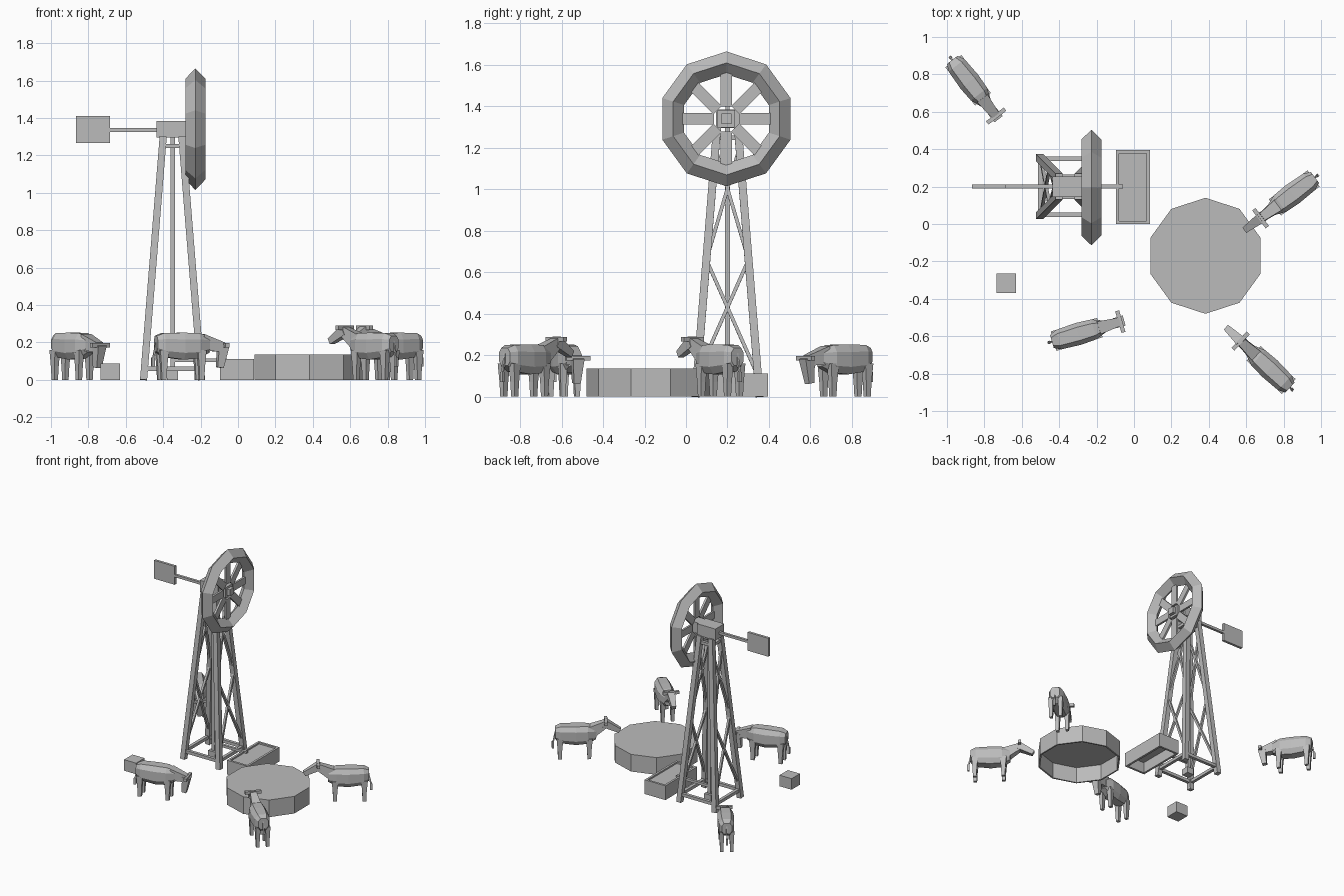
import bpy, bmesh
from math import pi, sin, cos, atan2
from mathutils import Vector, Matrix

cube = bpy.data.objects.get("Cube")
if cube:
    bpy.data.objects.remove(cube)

grey = bpy.data.materials.new("plain grey")
grey.use_nodes = True
tone = (0.5, 0.5, 0.5, 1)
grey.diffuse_color = tone
grey.node_tree.nodes["Principled BSDF"].inputs["Base Color"].default_value = tone


def finish(name, bm, matrix=None):
    """Turn a bmesh into a flat shaded object."""
    bmesh.ops.recalc_face_normals(bm, faces=bm.faces)
    mesh = bpy.data.meshes.new(name)
    bm.to_mesh(mesh)
    bm.free()
    mesh.materials.append(grey)
    obj = bpy.data.objects.new(name, mesh)
    bpy.context.collection.objects.link(obj)
    if matrix:
        obj.matrix_world = matrix
    return obj


def add_box(bm, lo, hi):
    lo, hi = Vector(lo), Vector(hi)
    m = Matrix.Translation((lo + hi) / 2) @ Matrix.Diagonal((*(hi - lo), 1))
    bmesh.ops.create_cube(bm, size=1, matrix=m)


def box(name, lo, hi):
    bm = bmesh.new()
    add_box(bm, lo, hi)
    return finish(name, bm)


def add_beam(bm, a, b, start, end=None):
    """Square beam from a to b; start and end are (side, up) sizes."""
    end = end or start
    a, b = Vector(a), Vector(b)
    d = (b - a).normalized()
    ref = Vector((0, 1, 0)) if abs(d.y) < 0.9 else Vector((1, 0, 0))
    up = d.cross(ref).normalized()
    side = up.cross(d)
    rings = []
    for p, (w, h) in ((a, start), (b, end)):
        rings.append([bm.verts.new(p + side * w / 2 * i + up * h / 2 * j)
                      for i, j in ((-1, -1), (1, -1), (1, 1), (-1, 1))])
    bridge(bm, rings)


def bridge(bm, rings):
    n = len(rings[0])
    for r, s in zip(rings, rings[1:]):
        for i in range(n):
            bm.faces.new((r[i], r[(i + 1) % n], s[(i + 1) % n], s[i]))
    bm.faces.new(rings[0])
    bm.faces.new(rings[-1])


# Tower frame
cx, cy, top = -0.35, 0.2, 1.3


def corner(i, j, z):
    h = 0.155 + (0.05 - 0.155) * z / top
    return Vector((cx + i * h, cy + j * h, z))


bm = bmesh.new()
for i in (-1, 1):
    for j in (-1, 1):
        add_beam(bm, corner(i, j, 0), corner(i, j, top), (0.038, 0.038))
finish("tower_legs", bm)

bm = bmesh.new()
for z, t in ((0.06, 0.024), (1.25, 0.022)):
    for s in (-1, 1):
        add_beam(bm, corner(-1, s, z), corner(1, s, z), (t, t))
        add_beam(bm, corner(s, -1, z), corner(s, 1, z), (t, t))
finish("tower_rails", bm)

bm = bmesh.new()
for i in (-1, 1):
    for z0, z1 in ((0.1, 0.66), (0.66, 1.2)):
        for j in (-1, 1):
            add_beam(bm, corner(i, j, z0), corner(i, -j, z1), (0.017, 0.017))
finish("tower_braces", bm)

# Pump rod, pump base and spout
box("pump_rod", (cx - 0.012, cy - 0.012, 0), (cx + 0.012, cy + 0.012, top))
box("pump_base", (cx - 0.03, cy - 0.03, 0), (cx + 0.03, cy + 0.03, 0.05))
box("spout", (cx, cy - 0.01, 0.095), (-0.06, cy + 0.01, 0.115))

# Gear box and tail
box("gear_box", (-0.435, 0.145, 1.295), (-0.275, 0.255, 1.385))
box("tail_rod", (-0.7, 0.19, 1.325), (-0.43, 0.21, 1.345))
box("tail_vane", (-0.865, 0.19, 1.265), (-0.685, 0.21, 1.41))

# Wheel: diamond section rim with ten sides
wheel = Matrix.Translation((-0.228, 0.195, 1.34))
bm = bmesh.new()
rings = []
for k in range(10):
    a = pi / 2 + k * pi / 5
    rings.append([bm.verts.new((x, r * cos(a), r * sin(a)))
                  for x, r in ((0, 0.325), (0.053, 0.27), (0, 0.215), (-0.053, 0.27))])
for k in range(10):
    r, s = rings[k], rings[(k + 1) % 10]
    for i in range(4):
        bm.faces.new((r[i], r[(i + 1) % 4], s[(i + 1) % 4], s[i]))
finish("wheel_rim", bm, wheel)

bm = bmesh.new()
for k in range(8):
    blade = bmesh.new()
    part = bmesh.ops.create_cube(bm, size=1)["verts"]
    blade.free()
    turn = Matrix.Rotation(k * pi / 4, 4, 'X')
    shape = Matrix.Translation((0, 0, 0.15)) @ Matrix.Diagonal((0.016, 0.056, 0.18, 1))
    bmesh.ops.transform(bm, matrix=turn @ shape, verts=part)
finish("wheel_blades", bm, wheel)
box("wheel_hub", (-0.28, 0.153, 1.298), (-0.215, 0.237, 1.382))
box("wheel_axle", (-0.28, 0.17, 1.315), (-0.19, 0.22, 1.365))

# Water tank: ten sides, open underneath
bm = bmesh.new()
bmesh.ops.create_cone(bm, cap_ends=True, segments=10, radius1=0.31, radius2=0.31, depth=0.135,
                      matrix=Matrix.Translation((0.382, -0.17, 0.0675)))
low = max((v for v in bm.verts), key=lambda v: v.co.y)
spin = pi / 2 - atan2(low.co.y + 0.17, low.co.x - 0.382)
bmesh.ops.rotate(bm, cent=(0.382, -0.17, 0), matrix=Matrix.Rotation(spin, 3, 'Z'), verts=bm.verts)
bmesh.ops.delete(bm, geom=[f for f in bm.faces if f.calc_center_median().z < 0.01], context='FACES')
tank = finish("water_tank", bm)
wall = tank.modifiers.new("wall", 'SOLIDIFY')
wall.thickness = 0.012

# Trough: four walls and the water
bm = bmesh.new()
x0, x1, y0, y1, t = -0.097, 0.085, 0.0, 0.395, 0.017
add_box(bm, (x0, y0, 0), (x0 + t, y1, 0.112))
add_box(bm, (x1 - t, y0, 0), (x1, y1, 0.112))
add_box(bm, (x0 + t, y0, 0), (x1 - t, y0 + t, 0.112))
add_box(bm, (x0 + t, y1 - t, 0), (x1 - t, y1, 0.112))
finish("trough_walls", bm)
box("trough_water", (x0 + t, y0 + t, 0.085), (x1 - t, y1 - t, 0.1))

# Loose block
box("block", (-0.735, -0.37, 0), (-0.63, -0.265, 0.087))


def cow(name, tail, nose, grazing):
    """Low-poly cow, built along +x from the tail tip and turned towards the nose."""
    d = Vector(nose) - Vector(tail)
    place = Matrix.Translation((*tail, 0)) @ Matrix.Rotation(atan2(d.y, d.x), 4, 'Z')

    # Body: octagonal sections as (along, half width, bottom, top)
    bm = bmesh.new()
    rings = []
    for u, w, lo, hi in ((0.022, 0.036, 0.15, 0.235), (0.06, 0.054, 0.122, 0.25),
                         (0.17, 0.06, 0.108, 0.252), (0.255, 0.055, 0.115, 0.25),
                         (0.315, 0.032, 0.145, 0.232)):
        m, h = (lo + hi) / 2, (hi - lo) / 2
        outline = [(1, -0.5), (1, 0.5), (0.6, 1), (-0.6, 1),
                   (-1, 0.5), (-1, -0.5), (-0.6, -1), (0.6, -1)]
        rings.append([bm.verts.new((u, w * a, m + h * b)) for a, b in outline])
    bridge(bm, rings)
    finish(name + "_body", bm, place)

    # Legs with thicker thighs
    bm = bmesh.new()
    for u in (0.055, 0.265):
        for v in (-0.036, 0.036):
            add_beam(bm, (u, v, 0.16), (u, v, 0.07), (0.036, 0.048), (0.028, 0.032))
            add_beam(bm, (u, v, 0.07), (u, v, 0), (0.028, 0.032), (0.023, 0.026))
    finish(name + "_legs", bm, place)

    # Tail and tuft
    bm = bmesh.new()
    add_beam(bm, (0.03, 0, 0.225), (0.006, 0, 0.11), (0.01, 0.01))
    add_beam(bm, (0.006, 0, 0.12), (0.006, 0, 0.07), (0.016, 0.016))
    finish(name + "_tail", bm, place)

    # Neck, head and ears
    if grazing:
        poll, muzzle = Vector((0.395, 0, 0.175)), Vector((0.378, 0, 0.065))
        ear = poll + Vector((0.008, 0, 0.01))
    else:
        poll, muzzle = Vector((0.385, 0, 0.26)), Vector((0.485, 0, 0.205))
        ear = poll + Vector((0.0, 0, 0.018))
    bm = bmesh.new()
    add_beam(bm, (0.275, 0, 0.2), poll, (0.07, 0.09), (0.046, 0.05))
    add_beam(bm, poll + (poll - muzzle) * 0.1, muzzle, (0.056, 0.056), (0.034, 0.034))
    add_beam(bm, ear - Vector((0, 0.06, 0)), ear + Vector((0, 0.06, 0)), (0.022, 0.022))
    finish(name + "_head", bm, place)


cow("back_cow", (-0.985, 0.895), (-0.72, 0.555), True)
cow("front_cow", (-0.46, -0.635), (-0.05, -0.515), True)
cow("left_cow", (0.985, 0.262), (0.595, -0.03), False)
cow("corner_cow", (0.85, -0.89), (0.5, -0.56), False)
